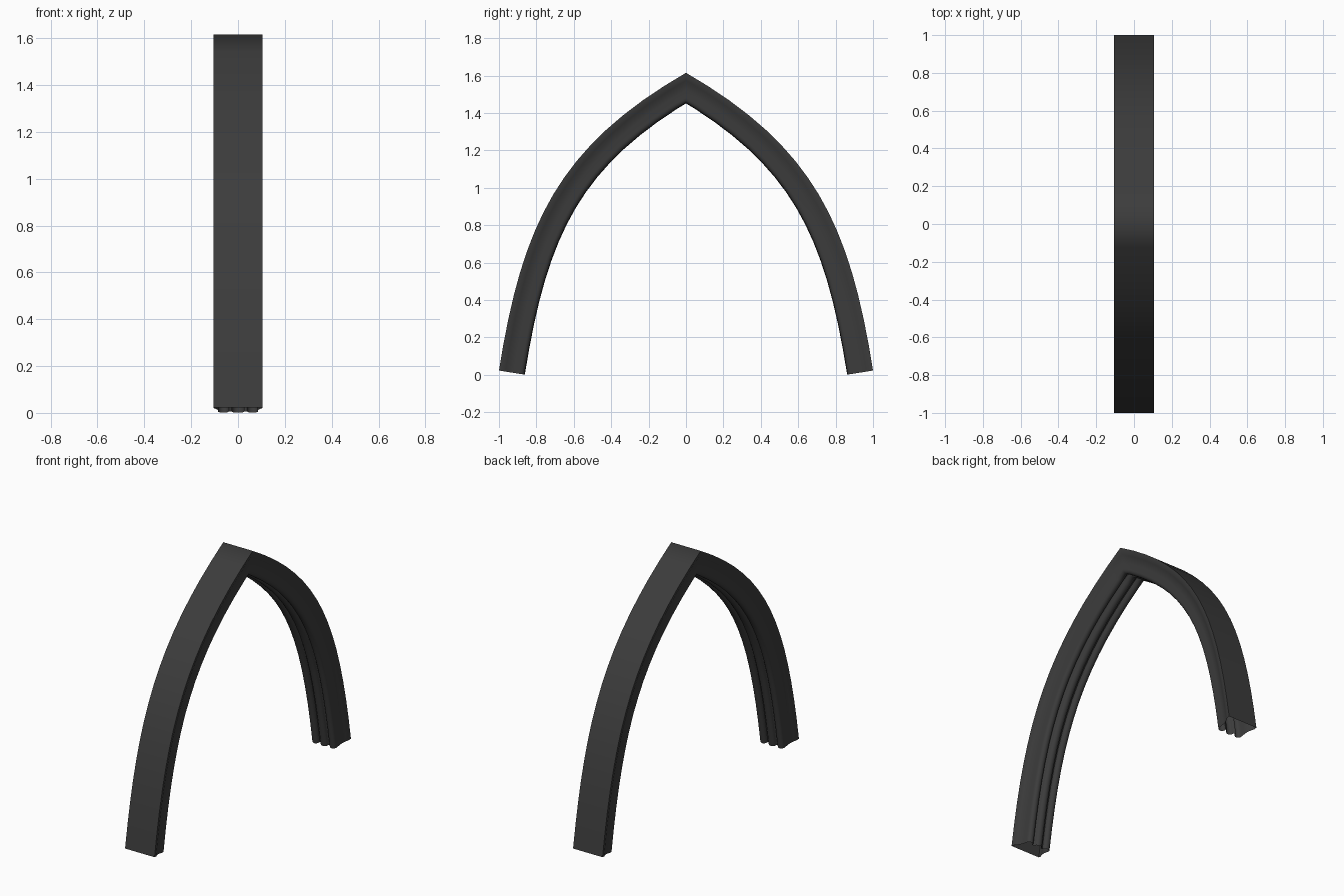
import bpy, bmesh, math
from mathutils import Vector

cube = bpy.data.objects.get("Cube")
if cube:
    bpy.data.objects.remove(cube, do_unlink=True)

# Dark stone material
stone = bpy.data.materials.new("dark_grey_stone")
stone.use_nodes = True
GREY = (0.045, 0.045, 0.045, 1)
stone.diffuse_color = GREY
stone.node_tree.nodes["Principled BSDF"].inputs["Base Color"].default_value = GREY


def arc(cx, cy, r, start, end, steps):
    """Points of a circular moulding, angles in degrees."""
    angles = [math.radians(start + (end - start) * i / steps) for i in range(steps + 1)]
    return [(cx + r * math.cos(a), cy + r * math.sin(a)) for a in angles]


# Half cross-section (across, depth): flat back, shallow flank, side roll, centre roll
half = [(0.105, 0), (0.104, 0.018), (0.096, 0.035), (0.088, 0.055), (0.084, 0.08)]
half += arc(0.062, 0.115, 0.023, -5, 190, 8)
half += arc(0, 0.114, 0.026, 0, 90, 5)
section = half + [(-u, d) for u, d in reversed(half[:-1])]

# Outer curve of one leg, from foot to apex
foot, apex = Vector((0, 1.0, 0.023)), Vector((0, 0, 1.615))
low, high = math.radians(81), math.radians(30)
REACH = 0.79
h1 = foot + REACH * Vector((0, -math.cos(low), math.sin(low)))
h2 = apex - REACH * Vector((0, -math.cos(high), math.sin(high)))
STEPS = 16
path = []
for i in range(STEPS + 1):
    t = i / STEPS
    s = 1 - t
    point = s**3 * foot + 3 * s * s * t * h1 + 3 * s * t * t * h2 + t**3 * apex
    slope = s * s * (h1 - foot) + 2 * s * t * (h2 - h1) + t * t * (apex - h2)
    path.append((point, slope.normalized()))
path.append((apex + path[-1][1] * 0.15, path[-1][1]))

# Sweep the section along the leg, leaving the foot open
bm = bmesh.new()
rings = []
for point, tangent in path:
    inward = Vector((0, -tangent.z, tangent.y))
    rings.append([bm.verts.new(point + inward * d + Vector((u, 0, 0))) for u, d in section])
n = len(section)
for a, b in zip(rings, rings[1:]):
    for i in range(n):
        j = (i + 1) % n
        bm.faces.new((a[i], b[i], b[j], a[j]))

# Mitre the leg at the apex plane
bmesh.ops.bisect_plane(bm, geom=bm.verts[:] + bm.edges[:] + bm.faces[:], dist=1e-5,
                       plane_co=(0, 0, 0), plane_no=(0, -1, 0), clear_outer=True)
mesh = bpy.data.meshes.new("pointed_arch_rib")
bm.to_mesh(mesh)
bm.free()
mesh.materials.append(stone)
rib = bpy.data.objects.new("pointed_arch_rib", mesh)
bpy.context.collection.objects.link(rib)

# Opposite leg
mirror = rib.modifiers.new("opposite_leg", "MIRROR")
mirror.use_axis = (False, True, False)
mirror.use_clip = True
bpy.context.view_layer.objects.active = rib
rib.select_set(True)
bpy.ops.object.modifier_apply(modifier=mirror.name)
bpy.ops.object.shade_smooth_by_angle(angle=math.radians(70))
